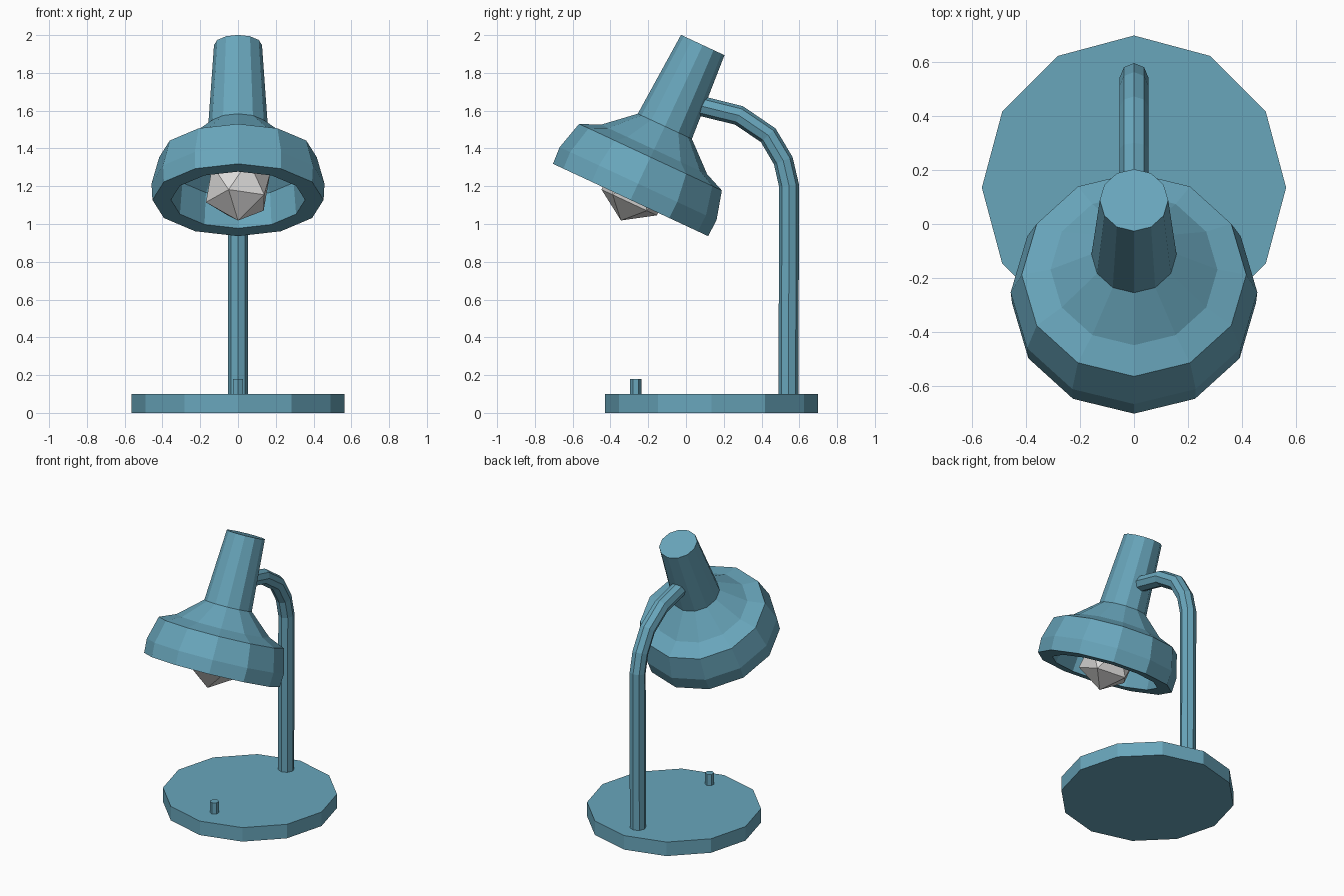
import bpy, bmesh, math
from mathutils import Matrix, Vector

if "Cube" in bpy.data.objects:
    bpy.data.objects.remove(bpy.data.objects["Cube"])


def material(name, rgb):
    m = bpy.data.materials.new(name)
    m.diffuse_color = (*rgb, 1)
    m.use_nodes = True
    m.node_tree.nodes["Principled BSDF"].inputs["Base Color"].default_value = m.diffuse_color
    return m


BLUE = material("teal_blue_paint", (0.14, 0.38, 0.50))
GREY = material("pale_grey_bulb", (0.72, 0.71, 0.70))


def finish(name, bm, mat):
    bmesh.ops.remove_doubles(bm, verts=bm.verts, dist=1e-5)
    bmesh.ops.recalc_face_normals(bm, faces=bm.faces)
    me = bpy.data.meshes.new(name)
    bm.to_mesh(me)
    bm.free()
    me.materials.append(mat)
    ob = bpy.data.objects.new(name, me)
    bpy.context.collection.objects.link(ob)
    return ob


def skin(bm, rings):
    """Join successive vertex rings with quads and cap both ends."""
    n = len(rings[0])
    for a, b in zip(rings, rings[1:]):
        for i in range(n):
            j = (i + 1) % n
            bm.faces.new((a[i], a[j], b[j], b[i]))
    bm.faces.new(rings[0])
    bm.faces.new(rings[-1])


def lathe(name, profile, sides, mat, matrix):
    """Turn (radius, height) points around local z, first vertex at -y."""
    bm = bmesh.new()
    rings = []
    for r, z in profile:
        ring = []
        for i in range(sides):
            a = 2 * math.pi * i / sides
            ring.append(bm.verts.new(matrix @ Vector((r * math.sin(a), -r * math.cos(a), z))))
        rings.append(ring)
    skin(bm, rings)
    return finish(name, bm, mat)


# Base disc and switch
lathe("base", [(0.565, 0), (0.565, 0.1)], 12, BLUE, Matrix.Translation((0, 0.135, 0)))
lathe("switch_button", [(0.03, 0.09), (0.03, 0.18)], 6, BLUE, Matrix.Translation((0, -0.266, 0)))

# Bent arm: octagonal tube swept along a path in the yz plane
path = [Vector(p) for p in [(0, 0.543, 0.09), (0, 0.545, 1.205), (0, 0.515, 1.335), (0, 0.435, 1.47),
                            (0, 0.28, 1.575), (0, 0.09, 1.622), (0, 0.03, 1.632)]]
bm = bmesh.new()
rings = []
for k, p in enumerate(path):
    before = (p - path[k - 1]).normalized() if k else None
    after = (path[k + 1] - p).normalized() if k < len(path) - 1 else None
    t = ((before or after) + (after or before)).normalized()
    side = Vector((1, 0, 0)).cross(t)
    r = 0.053
    rings.append([bm.verts.new(p + Vector((r * math.cos(a), 0, 0)) + side * r * math.sin(a))
                  for a in (2 * math.pi * i / 8 for i in range(8))])
skin(bm, rings)
finish("arm", bm, BLUE)

# Tilted lamp shade with neck, rim and hollow inside
tilt = Matrix.Translation((0, -0.112, 1.517)) @ Matrix.Rotation(math.radians(-25), 4, 'X')
lathe("shade", [(0.127, 0.475), (0.158, 0), (0.31, -0.135), (0.417, -0.18), (0.458, -0.335), (0.453, -0.43),
                (0.355, -0.43), (0.34, -0.25), (0.26, -0.16), (0.12, -0.06)], 12, BLUE, tilt)

# Faceted bulb with a short stem up into the shade
bm = bmesh.new()
R = 0.19
bulb_at = tilt @ Matrix.Translation((0, 0, -0.36))
rows = []
for z, off in ((-0.447, 0), (0.447, 36)):
    rows.append([bm.verts.new(bulb_at @ Vector((0.894 * R * math.sin(a), -0.894 * R * math.cos(a), z * R)))
                 for a in (math.radians(-17 + off + 72 * i) for i in range(5))])
low, high = rows
bottom = bm.verts.new(bulb_at @ Vector((0, 0, -R)))
top = bm.verts.new(bulb_at @ Vector((0, 0, R)))
for i in range(5):
    j = (i + 1) % 5
    bm.faces.new((low[i], low[j], bottom))
    bm.faces.new((low[i], high[i], low[j]))
    bm.faces.new((low[j], high[i], high[j]))
    bm.faces.new((high[i], top, high[j]))
finish("bulb", bm, GREY)
lathe("bulb_stem", [(0.06, -0.05), (0.06, -0.25)], 8, GREY, tilt)
